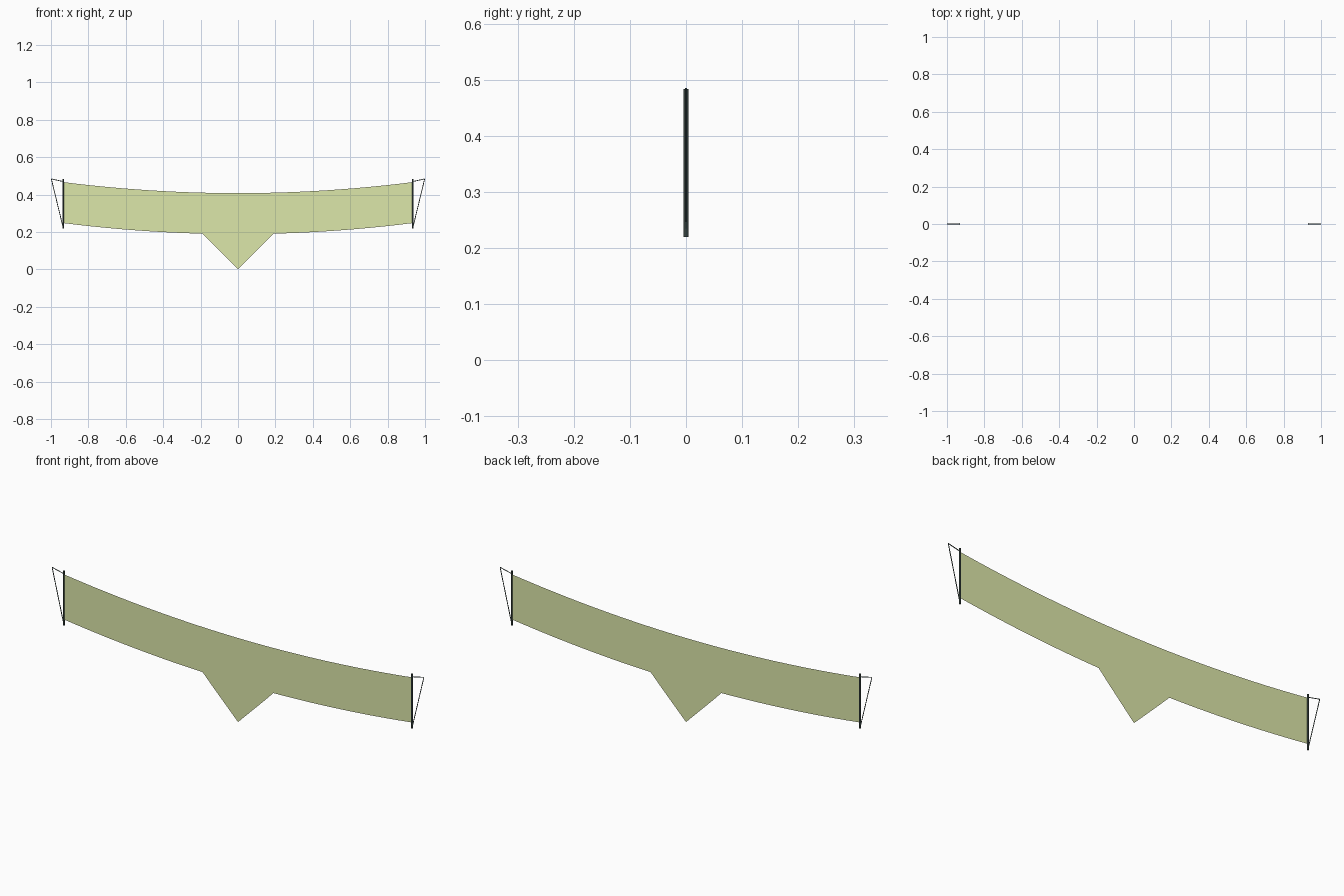
import bpy
import bmesh
from mathutils import Vector

if "Cube" in bpy.data.objects:
    bpy.data.objects.remove(bpy.data.objects["Cube"])


def material(name, color):
    m = bpy.data.materials.new(name)
    m.diffuse_color = (*color, 1)
    m.use_nodes = True
    m.node_tree.nodes["Principled BSDF"].inputs["Base Color"].default_value = m.diffuse_color
    return m


cloth = material("pale_green_cloth", (0.72, 0.80, 0.40))
dark = material("dark_metal", (0.06, 0.09, 0.08))


def finish(name, bm, mat):
    me = bpy.data.meshes.new(name)
    bm.to_mesh(me)
    bm.free()
    me.materials.append(mat)
    ob = bpy.data.objects.new(name, me)
    bpy.context.collection.objects.link(ob)
    return ob


def bar(name, a, b, radius, sides):
    a, b = Vector(a), Vector(b)
    d = b - a
    bm = bmesh.new()
    bmesh.ops.create_cone(bm, cap_ends=True, segments=sides, radius1=radius,
                          radius2=radius, depth=d.length)
    rot = d.to_track_quat('Z', 'Y').to_matrix()
    bmesh.ops.rotate(bm, verts=bm.verts, matrix=rot)
    bmesh.ops.translate(bm, verts=bm.verts, vec=(a + b) / 2)
    return finish(name, bm, dark)


# Sagging banner sheet with a pointed pennant in the middle
HALF, POINT = 0.935, 0.19


def top_z(x):
    return 0.408 + 0.059 * (x / HALF) ** 2


def bottom_z(x):
    return abs(x) if abs(x) < POINT else top_z(x) - 0.219


right = [POINT * i / 4 for i in range(1, 5)]
right += [POINT + (HALF - POINT) * i / 10 for i in range(1, 11)]
xs = [-x for x in reversed(right)] + [0.0] + right

bm = bmesh.new()
cols = [(bm.verts.new((x, 0, bottom_z(x))), bm.verts.new((x, 0, top_z(x)))) for x in xs]
for (b0, t0), (b1, t1) in zip(cols, cols[1:]):
    bm.faces.new((b0, b1, t1, t0))
finish("banner", bm, cloth)

# End rods and the triangular hanging cords
for side, s in (("left", -1), ("right", 1)):
    bar(side + "_rod", (s * HALF, 0, 0.22), (s * HALF, 0, 0.484), 0.0045, 8)
    tip = (s * 0.998, 0, 0.484)
    bar(side + "_upper_cord", (s * HALF, 0, 0.470), tip, 0.002, 6)
    bar(side + "_lower_cord", (s * HALF, 0, 0.224), tip, 0.002, 6)
